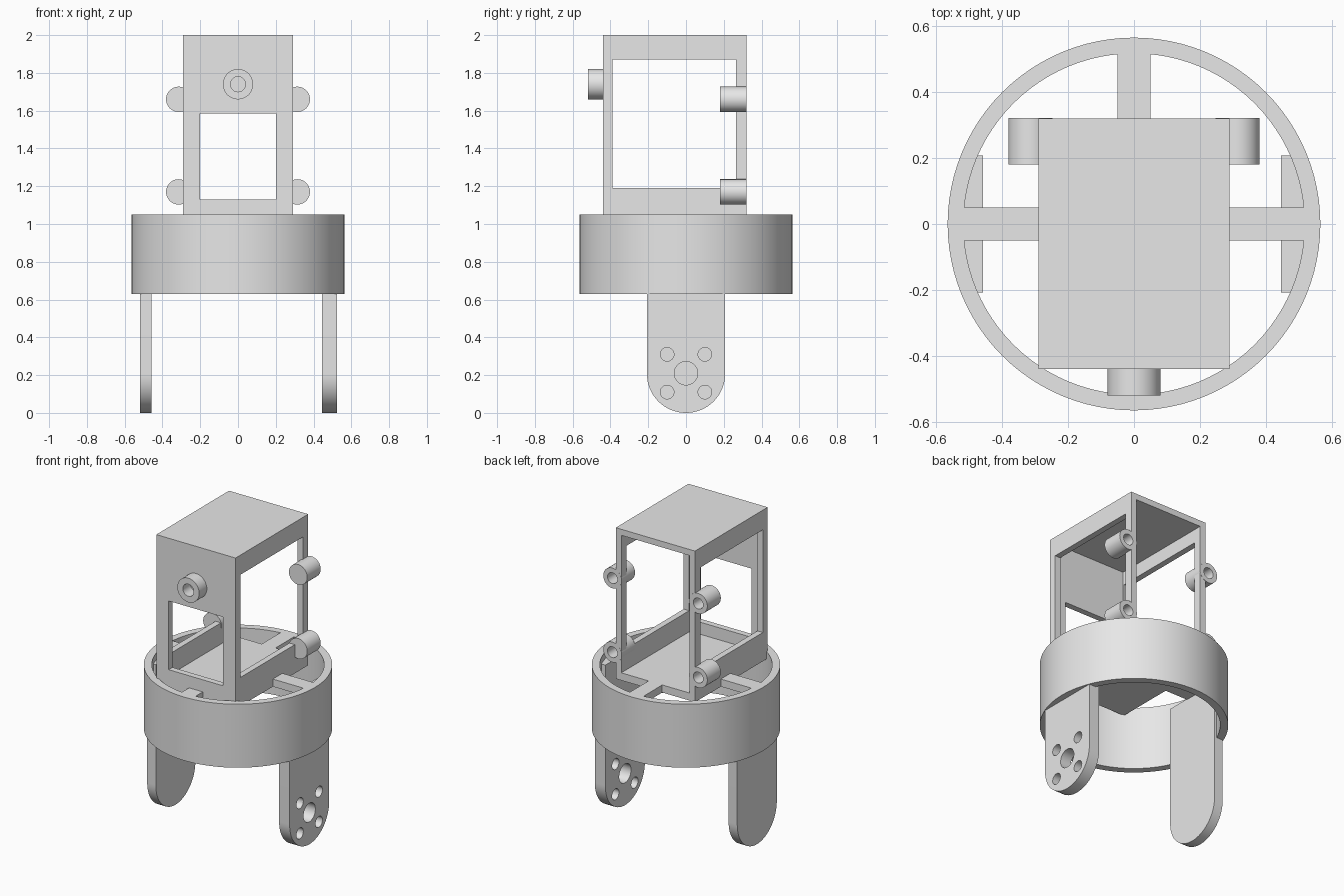
import bpy, bmesh, math
from mathutils import Matrix

if "Cube" in bpy.data.objects:
    bpy.data.objects.remove(bpy.data.objects["Cube"], do_unlink=True)

grey = bpy.data.materials.new("light_grey")
grey.use_nodes = True
COLOUR = (0.8, 0.8, 0.8, 1)
grey.diffuse_color = COLOUR
for node in grey.node_tree.nodes:
    if node.type == 'BSDF_PRINCIPLED':
        node.inputs["Base Color"].default_value = COLOUR


def make(name, bm):
    bmesh.ops.recalc_face_normals(bm, faces=bm.faces[:])
    mesh = bpy.data.meshes.new(name)
    bm.to_mesh(mesh)
    bm.free()
    mesh.materials.append(grey)
    ob = bpy.data.objects.new(name, mesh)
    bpy.context.collection.objects.link(ob)
    return ob


def box(name, x, y, z):
    """Box from three (low, high) ranges."""
    bm = bmesh.new()
    bmesh.ops.create_cube(bm, size=1)
    for v in bm.verts:
        v.co = [r[0] if c < 0 else r[1] for c, r in zip(v.co, (x, y, z))]
    return make(name, bm)


def rod(name, axis, centre, span, r, sides=48):
    """Cylinder along an axis; centre gives the other two coordinates."""
    bm = bmesh.new()
    bmesh.ops.create_cone(bm, cap_ends=True, segments=sides, radius1=r, radius2=r,
                          depth=span[1] - span[0])
    if axis != 'Z':
        bm.transform(Matrix.Rotation(math.pi / 2, 4, 'Y' if axis == 'X' else 'X'))
    pos = list(centre)
    pos.insert('XYZ'.index(axis), (span[0] + span[1]) / 2)
    bm.transform(Matrix.Translation(pos))
    return make(name, bm)


def combine(ob, others, operation='DIFFERENCE'):
    """Apply booleans and discard the helper shapes."""
    bpy.ops.object.select_all(action='DESELECT')
    bpy.context.view_layer.objects.active = ob
    ob.select_set(True)
    for other in others:
        other.hide_render = True
        mod = ob.modifiers.new("cut", 'BOOLEAN')
        mod.operation = operation
        mod.solver = 'EXACT'
        mod.object = other
        bpy.ops.object.modifier_apply(modifier=mod.name)
        bpy.data.objects.remove(other, do_unlink=True)
    return ob


def smooth(ob):
    bpy.ops.object.select_all(action='DESELECT')
    bpy.context.view_layer.objects.active = ob
    ob.select_set(True)
    bpy.ops.object.shade_smooth_by_angle(angle=math.radians(30))


# Base ring with four flush spokes
PLATE = (1.0, 1.05)
ring = rod("base_ring", 'Z', (0, 0), (0.63, 1.05), 0.565, 96)
combine(ring, [rod("ring_cut", 'Z', (0, 0), (0.5, 1.2), 0.517, 96)])
spokes = [
    box("spoke", (0.28, 0.54), (-0.05, 0.05), PLATE),
    box("spoke", (-0.54, -0.28), (-0.05, 0.05), PLATE),
    box("spoke", (-0.05, 0.05), (0.31, 0.54), PLATE),
    box("spoke", (-0.05, 0.05), (-0.54, -0.43), PLATE),
]
combine(ring, spokes, 'UNION')
smooth(ring)

# Housing: open back, front window and side windows
housing = box("housing", (-0.29, 0.29), (-0.44, 0.32), (1.0, 2.0))
combine(housing, [
    box("cavity", (-0.25, 0.25), (-0.4, 0.6), (1.05, 1.96)),
    box("front_window", (-0.2, 0.2), (-0.6, -0.2), (1.13, 1.585)),
    box("side_window", (-0.6, 0.6), (-0.39, 0.265), (1.19, 1.87)),
])

# Front boss with a blind hole
boss = rod("front_boss", 'Y', (0, 1.74), (-0.52, -0.43), 0.08)
combine(boss, [rod("boss_hole", 'Y', (0, 1.74), (-0.6, -0.44), 0.04)])
smooth(boss)

# Screw lugs at the back corners, drilled from behind
for side, s in (("left", 1), ("right", -1)):
    for level, z in (("upper", 1.66), ("lower", 1.17)):
        c = (s * 0.314, z)
        lug = rod(f"{side}_{level}_lug", 'Y', c, (0.18, 0.321), 0.067)
        hole = rod("lug_hole", 'Y', c, (0.21, 0.5), 0.036)
        # drill the housing post where it overlaps the lug
        combine(housing, [rod("post_hole", 'Y', c, (0.21, 0.5), 0.036)])
        combine(lug, [hole])
        smooth(lug)


def leg(name, x0, x1):
    """Flat arm with a round lower end and a pivot hole."""
    r = 0.207
    bm = bmesh.new()
    outline = [(r, 1.005), (-r, 1.005)]
    outline += [(-r * math.cos(math.pi * i / 32), r - r * math.sin(math.pi * i / 32))
                for i in range(33)]
    face = bm.faces.new([bm.verts.new((x0, y, z)) for y, z in outline])
    ext = bmesh.ops.extrude_face_region(bm, geom=[face])
    verts = [g for g in ext["geom"] if isinstance(g, bmesh.types.BMVert)]
    bmesh.ops.translate(bm, verts=verts, vec=(x1 - x0, 0, 0))
    ob = make(name, bm)
    return combine(ob, [rod("pivot", 'X', (0, 0.21), (x0 - 0.1, x1 + 0.1), 0.062)])


# Plain right leg, and left leg with four counterbored screw holes
smooth(leg("right_leg", -0.52, -0.457))
left_leg = leg("left_leg", 0.446, 0.523)
for y in (-0.1, 0.1):
    for z in (0.11, 0.31):
        combine(left_leg, [
            rod("screw_hole", 'X', (y, z), (0.3, 0.7), 0.036, 32),
            rod("counterbore", 'X', (y, z), (0.483, 0.7), 0.061, 32),
        ])
smooth(left_leg)
